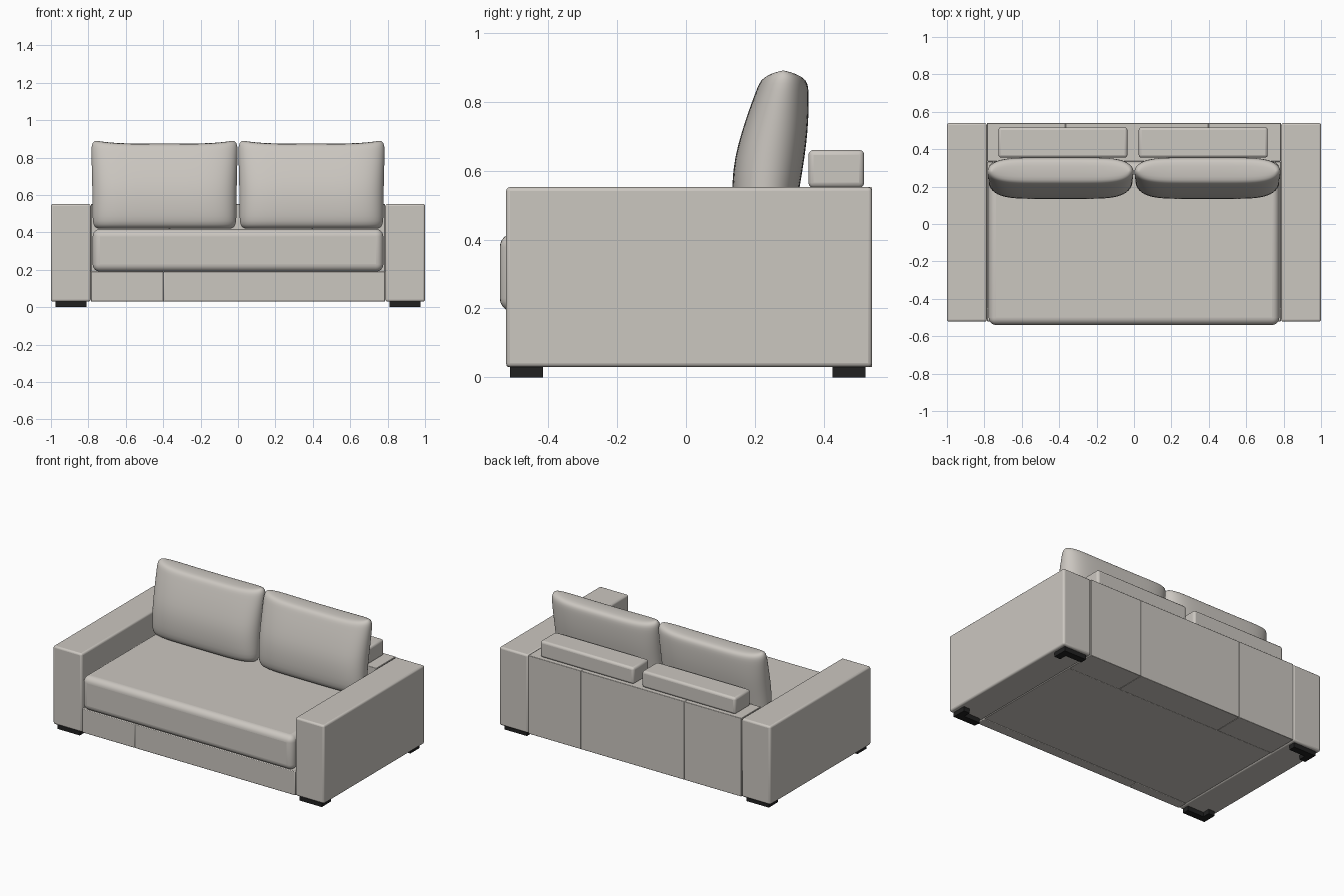
import bpy, bmesh, math

cube = bpy.data.objects.get("Cube")
if cube:
    bpy.data.objects.remove(cube, do_unlink=True)


def make_material(name, color):
    mat = bpy.data.materials.new(name)
    mat.use_nodes = True
    mat.diffuse_color = color
    mat.node_tree.nodes["Principled BSDF"].inputs["Base Color"].default_value = color
    return mat


FABRIC = make_material("warm grey fabric", (0.60, 0.57, 0.53, 1))
BLACK = make_material("black plastic", (0.015, 0.015, 0.015, 1))


def finish(name, bm, mat, bevel=0, segments=3):
    bmesh.ops.recalc_face_normals(bm, faces=bm.faces)
    mesh = bpy.data.meshes.new(name)
    bm.to_mesh(mesh)
    bm.free()
    mesh.materials.append(mat)
    obj = bpy.data.objects.new(name, mesh)
    bpy.context.collection.objects.link(obj)
    if bevel:
        mod = obj.modifiers.new("Rounded edges", "BEVEL")
        mod.width, mod.segments = bevel, segments
    bpy.ops.object.select_all(action="DESELECT")
    obj.select_set(True)
    bpy.context.view_layer.objects.active = obj
    if bevel or mat is FABRIC:
        bpy.ops.object.shade_smooth_by_angle(angle=math.radians(40))
    return obj


def box(name, xs, ys, zs, bevel, segments=3):
    bm = bmesh.new()
    bmesh.ops.create_cube(bm, size=1)
    for v in bm.verts:
        for axis, (lo, hi) in enumerate((xs, ys, zs)):
            v.co[axis] = lo if v.co[axis] < 0 else hi
    return finish(name, bm, FABRIC, bevel, segments)


def foot(name, sx, front):
    # L-shaped foot with its corner towards the outside
    x0, x1, t = 0.81, 0.975, 0.045
    y0, y1 = (-0.51, -0.415) if front else (0.52, 0.425)
    ym = y0 + (t if front else -t)
    outline = [(x0, y0), (x1, y0), (x1, y1), (x1 - t, y1), (x1 - t, ym), (x0, ym)]
    bm = bmesh.new()
    face = bm.faces.new([bm.verts.new((sx * x, y, 0)) for x, y in outline])
    ext = bmesh.ops.extrude_face_region(bm, geom=[face])
    for v in ext["geom"]:
        if isinstance(v, bmesh.types.BMVert):
            v.co.z = 0.034
    finish(name, bm, BLACK)


# Height, front y, back y, half width of the back cushion
PILLOW = [
    (0.420, 0.190, 0.275, 0.350), (0.424, 0.165, 0.295, 0.368),
    (0.440, 0.145, 0.308, 0.382), (0.480, 0.135, 0.318, 0.386),
    (0.560, 0.133, 0.331, 0.386), (0.640, 0.141, 0.344, 0.387),
    (0.720, 0.162, 0.353, 0.389), (0.790, 0.184, 0.356, 0.391),
    (0.840, 0.202, 0.356, 0.392), (0.868, 0.212, 0.353, 0.390),
    (0.884, 0.224, 0.342, 0.382), (0.891, 0.245, 0.318, 0.368),
]


def pillow(name, cx):
    bm = bmesh.new()
    n = 24
    us = [math.sin(math.pi * (i / n - 0.5)) for i in range(n + 1)]
    rings = []
    for z, yf, yb, hw in PILLOW:
        mid, depth = (yf + yb) / 2, (yb - yf) / 2
        lift = max(0, (z - 0.6) / 0.29)

        def vert(u, side):
            d = math.sqrt(max(0, 1 - abs(u) ** 6))
            dip = 0.016 * lift * (1 - u ** 4)
            return bm.verts.new((cx + hw * u, mid + side * depth * d, z - dip))

        front = [vert(u, -1) for u in us]
        back = [vert(u, 1) for u in us[1:-1]]
        rings.append(front + back[::-1])
    count = len(rings[0])
    for a, b in zip(rings, rings[1:]):
        for i in range(count):
            j = (i + 1) % count
            bm.faces.new((a[i], a[j], b[j], b[i]))
    # Close both ends with strips from front to back
    for ring in (rings[0], rings[-1]):
        for i in range(n):
            corners = [ring[i], ring[i + 1], ring[-i - 1], ring[-i % count]]
            bm.faces.new(list(dict.fromkeys(corners)))
    obj = finish(name, bm, FABRIC)
    obj.modifiers.new("Soft", "SUBSURF").levels = 1
    for poly in obj.data.polygons:
        poly.use_smooth = True


# Arms, back cushions, bolsters and feet on each side
for side, s in (("left", 1), ("right", -1)):
    box(side + "_arm", sorted((s * 0.787, s)), (-0.522, 0.54), (0.03, 0.552), 0.012)
    pillow(side + "_back_cushion", s * 0.393)
    cx = 0.37 if s > 0 else -0.38
    box(side + "_bolster", (cx - 0.345, cx + 0.345), (0.355, 0.517), (0.55, 0.66), 0.015)
    foot(side + "_front_foot", s, True)
    foot(side + "_back_foot", s, False)

# Back frame in three upholstered panels
for name, x0, x1 in (("right", -0.786, -0.366), ("middle", -0.366, 0.398), ("left", 0.398, 0.786)):
    box("back_panel_" + name, (x0, x1), (0.335, 0.54), (0.03, 0.552), 0.003, 2)

# Front rail in two panels, with the base deck behind
for name, x0, x1 in (("right", -0.786, -0.398), ("left", -0.398, 0.786)):
    box("front_rail_" + name, (x0, x1), (-0.52, -0.45), (0.03, 0.19), 0.004, 2)
box("base_deck", (-0.785, 0.785), (-0.46, 0.334), (0.032, 0.189), 0.003, 2)

# Seat cushion
box("seat_cushion", (-0.777, 0.777), (-0.54, 0.334), (0.19, 0.418), 0.04, 6)
